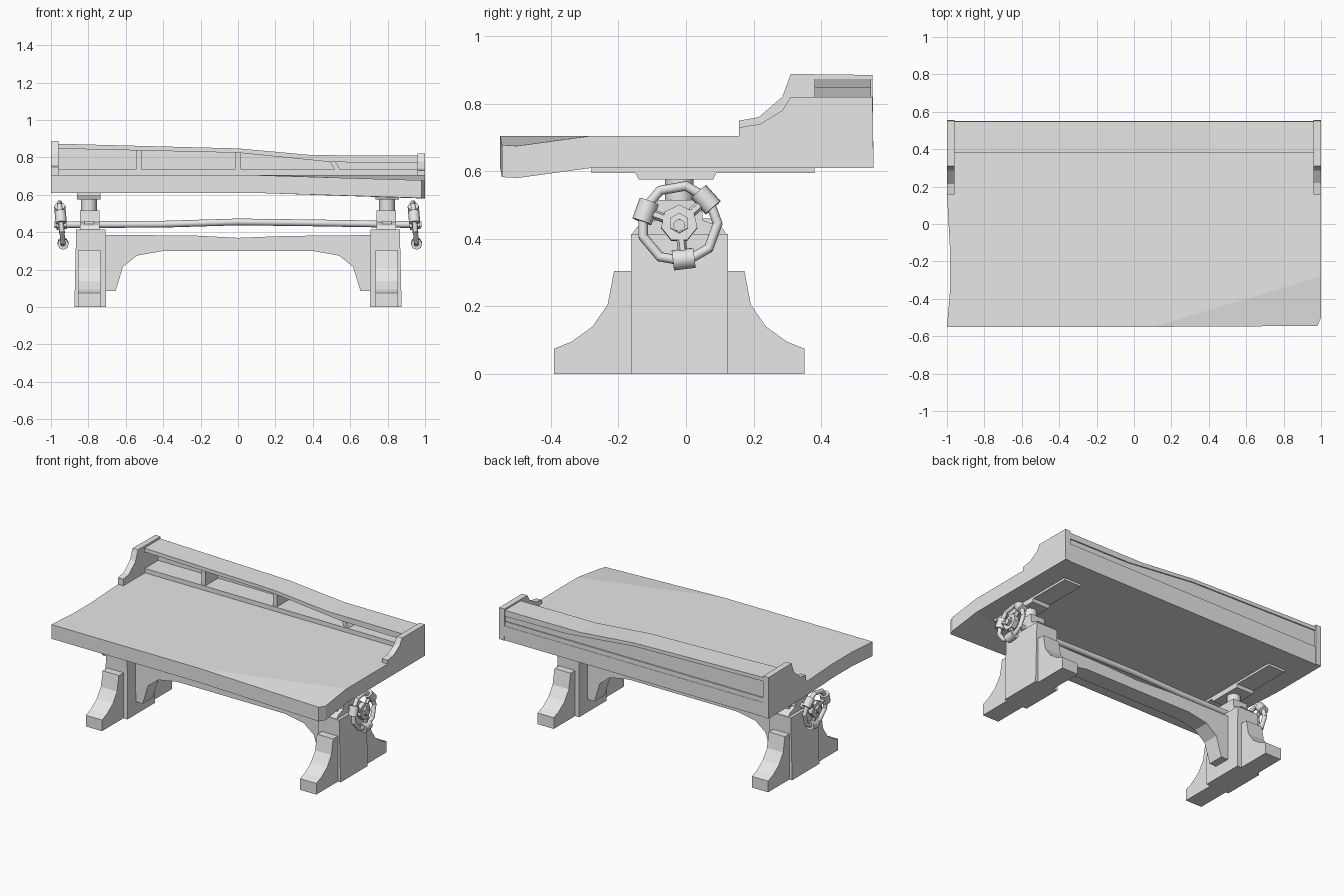
import bpy, bmesh, math
from mathutils import Vector, Matrix

if "Cube" in bpy.data.objects:
    bpy.data.objects.remove(bpy.data.objects["Cube"])

grey = bpy.data.materials.new("plain_grey")
grey.use_nodes = True
grey.diffuse_color = (0.8, 0.8, 0.8, 1)
grey.node_tree.nodes["Principled BSDF"].inputs["Base Color"].default_value = (0.8, 0.8, 0.8, 1)


def finish(name, bm, smooth=False):
    bmesh.ops.recalc_face_normals(bm, faces=bm.faces[:])
    mesh = bpy.data.meshes.new(name)
    bm.to_mesh(mesh)
    bm.free()
    mesh.materials.append(grey)
    obj = bpy.data.objects.new(name, mesh)
    bpy.context.collection.objects.link(obj)
    if smooth:
        bpy.ops.object.select_all(action='DESELECT')
        obj.select_set(True)
        bpy.context.view_layer.objects.active = obj
        bpy.ops.object.shade_smooth_by_angle(angle=math.radians(50))
    return obj


def prism(name, profile, axis, a, b):
    """Extrude a profile along x (profile is y,z) or y (profile is x,z)."""
    bm = bmesh.new()
    place = (lambda p, t: (t, p[0], p[1])) if axis == 'x' else (lambda p, t: (p[0], t, p[1]))
    lo = [bm.verts.new(place(p, a)) for p in profile]
    hi = [bm.verts.new(place(p, b)) for p in profile]
    bm.faces.new(lo)
    bm.faces.new(hi)
    for i in range(len(lo)):
        j = (i + 1) % len(lo)
        bm.faces.new((lo[i], lo[j], hi[j], hi[i]))
    return finish(name, bm)


def box(name, x0, x1, y0, y1, z0, z1):
    return prism(name, [(y0, z0), (y1, z0), (y1, z1), (y0, z1)], 'x', x0, x1)


def rod(bm, start, end, radius, sides):
    start, end = Vector(start), Vector(end)
    d = end - start
    m = Matrix.Translation((start + end) / 2) @ d.to_track_quat('Z', 'Y').to_matrix().to_4x4()
    bmesh.ops.create_cone(bm, cap_ends=True, segments=sides, radius1=radius,
                          radius2=radius, depth=d.length, matrix=m)


# Tabletop with a sagging front corner and a worn edge
outline = [(-1, -.55, 0), (0.1, -.55, 0), (.98, -.545, .027), (1, -.5, .03), (1, -.28, 0),
           (1, .55, 0), (-1, .55, 0), (-1, .16, 0), (-.983, -.15, 0), (-.983, -.35, 0)]
bm = bmesh.new()
rings = [[bm.verts.new((x, y, z - d)) for x, y, d in outline] for z in (.61, .705)]
for ring in rings:
    bm.faces.new([ring[0], ring[1]] + ring[4:])
    bm.faces.new(ring[1:5])
for i in range(len(outline)):
    j = (i + 1) % len(outline)
    bm.faces.new((rings[0][i], rings[0][j], rings[1][j], rings[1][i]))
finish("tabletop", bm)

# Stepped end brackets, the left one worn lower
prism("right_end_bracket", [(.157, .7), (.157, .75), (.215, .76), (.285, .82), (.31, .888),
                            (.552, .885), (.555, .61), (.5, .61), (.5, .7)], 'x', -1, -.96)
prism("left_end_bracket", [(.157, .7), (.157, .73), (.22, .74), (.285, .78), (.31, .82),
                           (.552, .82), (.555, .61), (.5, .61), (.5, .7)], 'x', .96, 1)

# Warped shelf, back panel, ledge and dividers
shelf_top = [(-.96, .873), (0, .848), (.4, .812), (.96, .81)]
shelf_low = [(.96, .77), (.5, .775), (0, .825), (-.96, .847)]
prism("shelf", shelf_top + shelf_low, 'y', .38, .548)
prism("back_panel", [(-.96, .7), (.96, .7)] + shelf_low, 'y', .525, .54)
box("ledge", -.96, .96, .385, .548, .7, .735)
for name, x, top, lean in (("outer", -.53, .84, 0), ("middle", 0, .828, 0), ("leaning", .535, .78, -.03)):
    prism(name + "_divider", [(x - .015, .73), (x + .015, .73), (x + .015 + lean, top),
                              (x - .015 + lean, top)], 'y', .39, .53)

# Arched stretcher between the legs
arch = [(.72, .085), (.655, .085), (.615, .215), (.54, .275), (.4, .3)]
prism("stretcher", arch + [(-x, z) for x, z in reversed(arch)] +
      [(-.72, .385), (-.25, .383), (0, .37), (.25, .38), (.72, .385)], 'y', -.075, .035)

# Legs, lifting heads and wheels at each end
CY = -.02
half_foot = [(.371, 0), (.371, .075), (.32, .095), (.257, .14), (.212, .205), (.193, .305)]
foot = [(CY + y, z) for y, z in half_foot] + [(CY - y, z) for y, z in reversed(half_foot)]
half_head = [(.143, .41), (.125, .435), (.07, .455), (.065, .515)]
head = [(CY + y, z) for y, z in half_head] + [(CY - y, z) for y, z in reversed(half_head)]
WZ = .445
for side, s in (("left", 1), ("right", -1)):
    prism(side + "_foot", foot, 'x', s * .735, s * .855)
    prism(side + "_post", [(s * .705, 0), (s * .875, 0), (s * .865, .415), (s * .708, .415)],
          'y', -.163, .125)
    prism(side + "_lifting_head", head, 'x', s * .74, s * .845)
    box(side + "_rod_bearing", s * .77, s * .82, -.12, .08, .41, .46)
    bm = bmesh.new()
    rod(bm, (s * .797, CY, .5), (s * .797, CY, .58), .042, 16)
    finish(side + "_lifting_screw", bm, True)
    prism(side + "_mounting_block", [(-.15, .597), (-.14, .575), (.08, .575), (.09, .597)],
          'x', s * .735, s * .862)
    box(side + "_table_runner", s * .735, s * .862, -.28, .38, .595, .612)

    # Hand wheel: faceted rim, hub, three spokes with grips
    tilt = Matrix.Translation((s * .945, CY, WZ)) @ Matrix.Rotation(math.radians(-5), 4, 'Y')
    bm = bmesh.new()
    n, r = 9, .115
    for i in range(n):
        p = [Vector((0, r * math.cos(a), r * math.sin(a)))
             for a in (2 * math.pi * (i + k) / n for k in (-.04, 1.04))]
        rod(bm, p[0], p[1], .014, 10)
    bm.transform(tilt)
    finish(side + "_wheel_rim", bm, True)
    bm = bmesh.new()
    rod(bm, (-.015, 0, 0), (.015, 0, 0), .055, 7)
    rod(bm, (-.028, 0, 0), (.028, 0, 0), .03, 6)
    for deg in (42, 160, 277):
        a = math.radians(deg)
        rod(bm, (0, 0, 0), (0, r * math.cos(a), r * math.sin(a)), .014, 6)
    bm.transform(tilt)
    finish(side + "_wheel_hub", bm)
    bm = bmesh.new()
    for deg in (42, 160, 277):
        a = math.radians(deg)
        out = Vector((0, math.cos(a), math.sin(a)))
        along = Vector((0, -out.z, out.y)) * .032
        rod(bm, out * .106 - along, out * .106 + along, .03, 8)
    bm.transform(tilt)
    finish(side + "_wheel_grips", bm, True)

# Slightly bowed drive rod joining the wheels
path = [(-.98, .44), (-.4, .443), (0, .455), (.4, .45), (.98, .44)]
bm = bmesh.new()
for (xa, za), (xb, zb) in zip(path, path[1:]):
    rod(bm, (xa, CY, za), (xb, CY, zb), .018, 12)
finish("drive_rod", bm, True)
